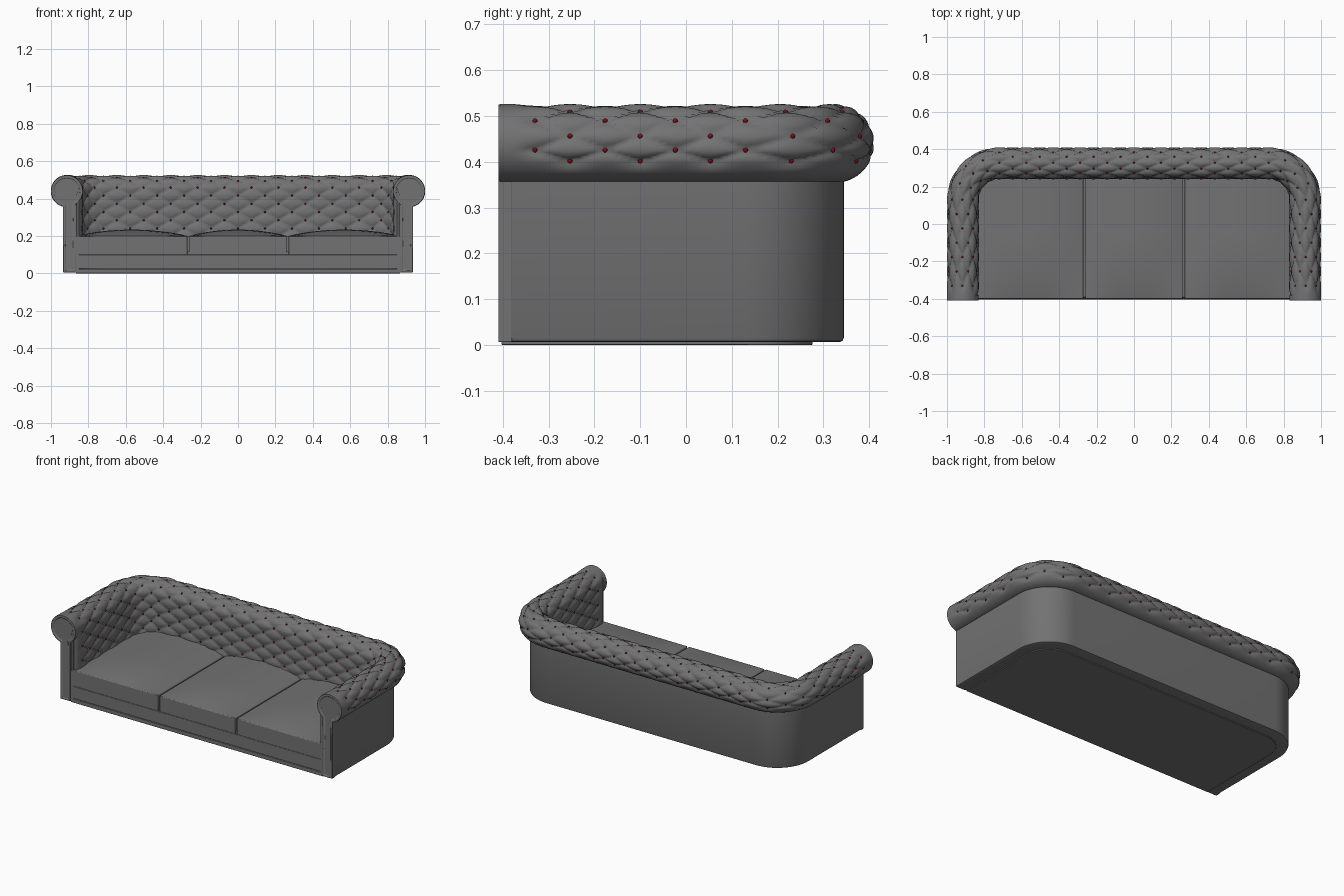
import bpy, bmesh, math
from math import sin, cos, pi, radians, sqrt

cube = bpy.data.objects.get("Cube")
if cube:
    bpy.data.objects.remove(cube, do_unlink=True)


def material(name, color):
    m = bpy.data.materials.new(name)
    m.use_nodes = True
    m.diffuse_color = color
    m.node_tree.nodes["Principled BSDF"].inputs["Base Color"].default_value = color
    return m


leather = material("grey leather", (0.17, 0.17, 0.17, 1))
button_red = material("dark red button", (0.25, 0.006, 0.01, 1))


def finish(name, bm, mat, angle=40, bevel=0):
    bmesh.ops.recalc_face_normals(bm, faces=bm.faces)
    mesh = bpy.data.meshes.new(name)
    bm.to_mesh(mesh)
    bm.free()
    ob = bpy.data.objects.new(name, mesh)
    bpy.context.collection.objects.link(ob)
    mesh.materials.append(mat)
    if bevel:
        mod = ob.modifiers.new("soft edges", "BEVEL")
        mod.width, mod.segments, mod.limit_method = bevel, 3, "ANGLE"
        mod.angle_limit = radians(40)
    bpy.ops.object.select_all(action="DESELECT")
    ob.select_set(True)
    bpy.context.view_layer.objects.active = ob
    bpy.ops.object.shade_smooth_by_angle(angle=radians(angle))
    return ob


# U-shaped path: arms, rounded corners, back; s counts button spacings, d is offset outward
UNITS, CX, CY, FRONT = 20, 0.72, 0.13, -0.33


def path(d, s):
    side = -1
    if s > UNITS / 2:
        s, side = UNITS - s, 1
    if s < 3:
        x, y = d, FRONT + s * (CY - FRONT) / 3
    elif s < 5:
        t = (s - 3) * pi / 4
        x, y = CX + (d - CX) * cos(t), CY + (d - CX) * sin(t)
    else:
        x, y = CX * (1 - (s - 5) / 5), CY + d - CX
    return side * x, y


def grid_faces(bm, rows, closed=False):
    for a, b in zip(rows, rows[1:]):
        n = len(a)
        for i in range(n if closed else n - 1):
            j = (i + 1) % n
            bm.faces.new((a[i], a[j], b[j], b[i]))


# Outer shell wall with rounded lower edge
bm = bmesh.new()
section = [(0.85, 0.4), (0.85, 0.006), (0.925, 0.006), (0.932, 0.009), (0.935, 0.016), (0.935, 0.4)]
stations = [-0.48, 3] + [3 + i / 8 for i in range(1, 17)]
stations += [UNITS - s for s in reversed(stations)]
rows = [[bm.verts.new((*path(d, s), z)) for d, z in section] for s in stations]
grid_faces(bm, rows, closed=True)
bm.faces.new(rows[0])
bm.faces.new(rows[-1])
finish("shell_wall", bm, leather)

# Tufted padding: straight inner panel running up into the rolled rim
ROLL_D, ROLL_Z, ROLL_R, PUFF = 0.915, 0.44, 0.074, 0.012
ANGLES = [180, 166, 135, 112, 88, 64, 40, 12, -11, -30, -55, -82]


def tuft_point(a, k, puff):
    if k <= 4:
        ang, drop = 180, 0.24 + k * 0.044 - ROLL_Z
    else:
        i = min(int(k) - 4, len(ANGLES) - 2)
        f = k - 4 - i
        ang = ANGLES[i] * (1 - f) + ANGLES[i + 1] * f
        drop = 0
    if 4 < k < 5:
        drop = (k - 5) * 0.024
    r = ROLL_R + puff
    d = ROLL_D + r * cos(radians(ang))
    z = ROLL_Z + r * sin(radians(ang)) + drop
    # Pad rounds off toward the front of each arm
    t = min(1, max(0, -a, a - 2 * UNITS))
    d += 0.035 * (1 - sqrt(1 - t * t)) * min(1, max(0, (6 - k) / 2))
    return (*path(d, a / 2), z)


def puff_height(a, k):
    aa = min(max(a, 0), 2 * UNITS)
    kk = min(k, 13)
    h = abs(sin(pi * (aa + kk) / 2) * sin(pi * (aa - kk) / 2)) ** 0.42
    out = min(1, 2 * max(abs(a - aa), k - kk))
    return PUFF * (h + (1 - h) * out)


SUB = 5
bm = bmesh.new()
rows = []
for i in range(-SUB, (2 * UNITS + 1) * SUB + 1):
    a = i / SUB
    rows.append([bm.verts.new(tuft_point(a, j / SUB, puff_height(a, j / SUB)))
                 for j in range(-SUB, 15 * SUB + 1)])
grid_faces(bm, rows)
finish("tufted_padding", bm, leather, 50)

# Buttons at the crossings of the tufting
bm = bmesh.new()
for a in range(2 * UNITS + 1):
    for k in range(14):
        if (a + k) % 2 == 0:
            made = bmesh.ops.create_uvsphere(bm, u_segments=8, v_segments=6, radius=0.0055)
            bmesh.ops.translate(bm, verts=made["verts"], vec=tuft_point(a, k, 0.002))
finish("buttons", bm, button_red)

# Scroll-shaped arm fronts with a recessed face
for name, side in (("right_arm_front", -1), ("left_arm_front", 1)):
    bm = bmesh.new()
    outline = [(0.868, 0.006), (0.935, 0.006)]
    for i in range(33):
        t = radians(-76 + i * 312 / 32)
        outline.append((ROLL_D + 0.085 * cos(t), ROLL_Z + 0.085 * sin(t)))
    face = bm.faces.new([bm.verts.new((side * d, -0.41, z)) for d, z in outline])
    moved = bmesh.ops.extrude_face_region(bm, geom=[face])["geom"]
    bmesh.ops.translate(bm, verts=[v for v in moved if isinstance(v, bmesh.types.BMVert)], vec=(0, 0.03, 0))
    bmesh.ops.recalc_face_normals(bm, faces=bm.faces)
    front = min(bm.faces, key=lambda f: f.calc_center_median().y)
    bmesh.ops.inset_individual(bm, faces=[front], thickness=0.014, depth=0)
    bmesh.ops.inset_individual(bm, faces=[front], thickness=0.003, depth=-0.004)
    finish(name, bm, leather, 35, 0.003)


# Base layers following the inside of the shell
def slab(name, d, y_front, z0, z1):
    bm = bmesh.new()
    half = [(-d, y_front)] + [path(d, 3 + i / 4) for i in range(9)]
    pts = half + [(-x, y) for x, y in reversed(half)]
    face = bm.faces.new([bm.verts.new((x, y, z0)) for x, y in pts])
    moved = bmesh.ops.extrude_face_region(bm, geom=[face])["geom"]
    bmesh.ops.translate(bm, verts=[v for v in moved if isinstance(v, bmesh.types.BMVert)], vec=(0, 0, z1 - z0))
    finish(name, bm, leather, 35, 0.002)


slab("base_plinth", 0.866, -0.403, 0, 0.024)
slab("front_rail", 0.864, -0.4, 0.025, 0.1)
slab("seat_deck", 0.864, -0.392, 0.098, 0.118)

# Three crowned seat cushions
N = 16
for name, x0, x1 in (("right_cushion", -0.866, -0.27), ("middle_cushion", -0.26, 0.26), ("left_cushion", 0.27, 0.866)):
    bm = bmesh.new()
    y0, y1 = -0.4, 0.26
    rows = []
    for i in range(N + 1):
        u = i / N
        row = []
        for j in range(N + 1):
            v = j / N
            z = 0.2 + 0.034 * sin(pi * u) ** 0.8 * sin(pi * min(0.5, v)) ** 0.8
            row.append(bm.verts.new((x0 + (x1 - x0) * u, y0 + (y1 - y0) * v, z)))
        rows.append(row)
    grid_faces(bm, rows)
    rim = [e for e in bm.edges if e.is_boundary]
    made = bmesh.ops.extrude_edge_only(bm, edges=rim)["geom"]
    for v in made:
        if isinstance(v, bmesh.types.BMVert):
            v.co.z = 0.102
    finish(name, bm, leather, 40, 0.004)
